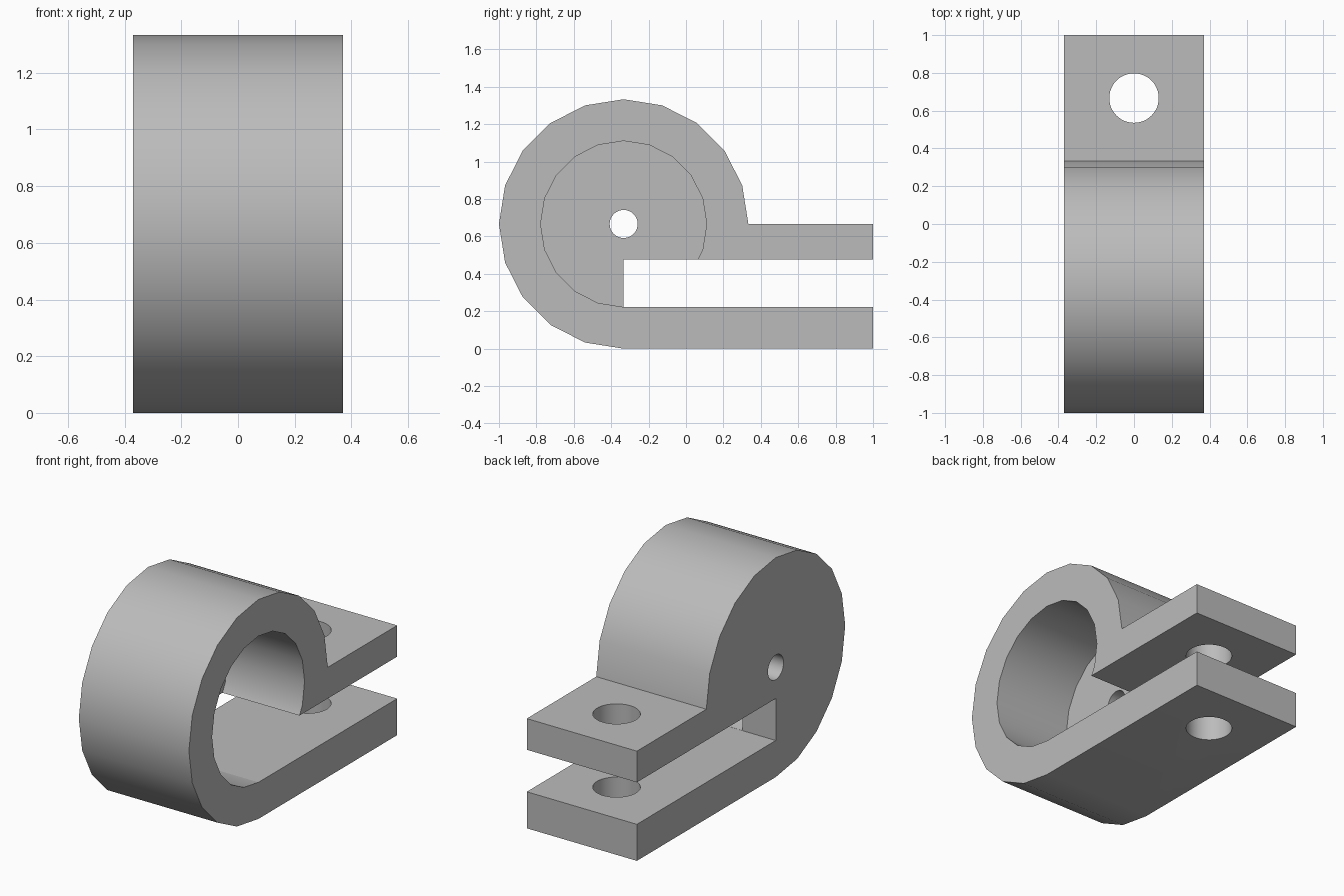
import bpy, bmesh, math
from mathutils import Matrix

if "Cube" in bpy.data.objects:
    bpy.data.objects.remove(bpy.data.objects["Cube"], do_unlink=True)

HALF = 0.37            # half width along x
CY, CZ = -1/3, 2/3     # barrel centre
R_OUT, R_IN = 2/3, 0.444
WALL = 0.222           # closed side and strap thickness
LIP = 0.477            # underside of the upper tab
SIDES = 20

grey = bpy.data.materials.new("plain_grey")
grey.use_nodes = True
colour = (0.5, 0.5, 0.5, 1)
grey.diffuse_color = colour
grey.node_tree.nodes["Principled BSDF"].inputs["Base Color"].default_value = colour


def make_object(name, bm):
    bmesh.ops.recalc_face_normals(bm, faces=bm.faces)
    mesh = bpy.data.meshes.new(name)
    bm.to_mesh(mesh)
    bm.free()
    mesh.materials.append(grey)
    obj = bpy.data.objects.new(name, mesh)
    bpy.context.collection.objects.link(obj)
    return obj


def extrude_profile(name, points, x0, x1):
    """Extrude a closed y-z outline from x0 to x1."""
    bm = bmesh.new()
    face = bm.faces.new([bm.verts.new((x0, y, z)) for y, z in points])
    result = bmesh.ops.extrude_face_region(bm, geom=[face])
    verts = [v for v in result["geom"] if isinstance(v, bmesh.types.BMVert)]
    bmesh.ops.translate(bm, verts=verts, vec=(x1 - x0, 0, 0))
    return make_object(name, bm)


def circle(radius, sides, steps):
    """Points on the barrel circle, from the bottom round the front."""
    return [(CY - radius * math.sin(math.tau * i / sides),
             CZ - radius * math.cos(math.tau * i / sides)) for i in range(steps)]


def cut(target, cutter):
    mod = target.modifiers.new("cut", 'BOOLEAN')
    mod.operation = 'DIFFERENCE'
    mod.solver = 'EXACT'
    mod.object = cutter
    cutter.hide_render = True
    bpy.context.view_layer.objects.active = target
    bpy.ops.object.modifier_apply(modifier=mod.name)
    bpy.data.objects.remove(cutter, do_unlink=True)


# Clamp body: three quarters of a barrel running into two slotted tabs
outline = circle(R_OUT, SIDES, SIDES * 3 // 4 + 1)
outline += [(1, CZ), (1, LIP), (CY, LIP), (CY, WALL), (1, WALL), (1, 0)]
clamp = extrude_profile("clamp_body", outline, -HALF, HALF)

# Blind bore, open on one side only
cut(clamp, extrude_profile("bore_cutter", circle(R_IN, SIDES, SIDES), WALL - HALF, 1))

# Small pin hole through the closed side
cut(clamp, extrude_profile("pin_hole_cutter", circle(0.075, 32, 32), -1, 0))

# Bolt hole through both tabs
bm = bmesh.new()
bmesh.ops.create_cone(bm, cap_ends=True, segments=48, radius1=0.131, radius2=0.131,
                      depth=3, matrix=Matrix.Translation((0, 2/3, 0.5)))
cut(clamp, make_object("bolt_hole_cutter", bm))

# Smooth curved walls with crisp edges
bpy.ops.object.select_all(action='DESELECT')
clamp.select_set(True)
bpy.context.view_layer.objects.active = clamp
bpy.ops.object.shade_smooth_by_angle(angle=math.radians(30))
